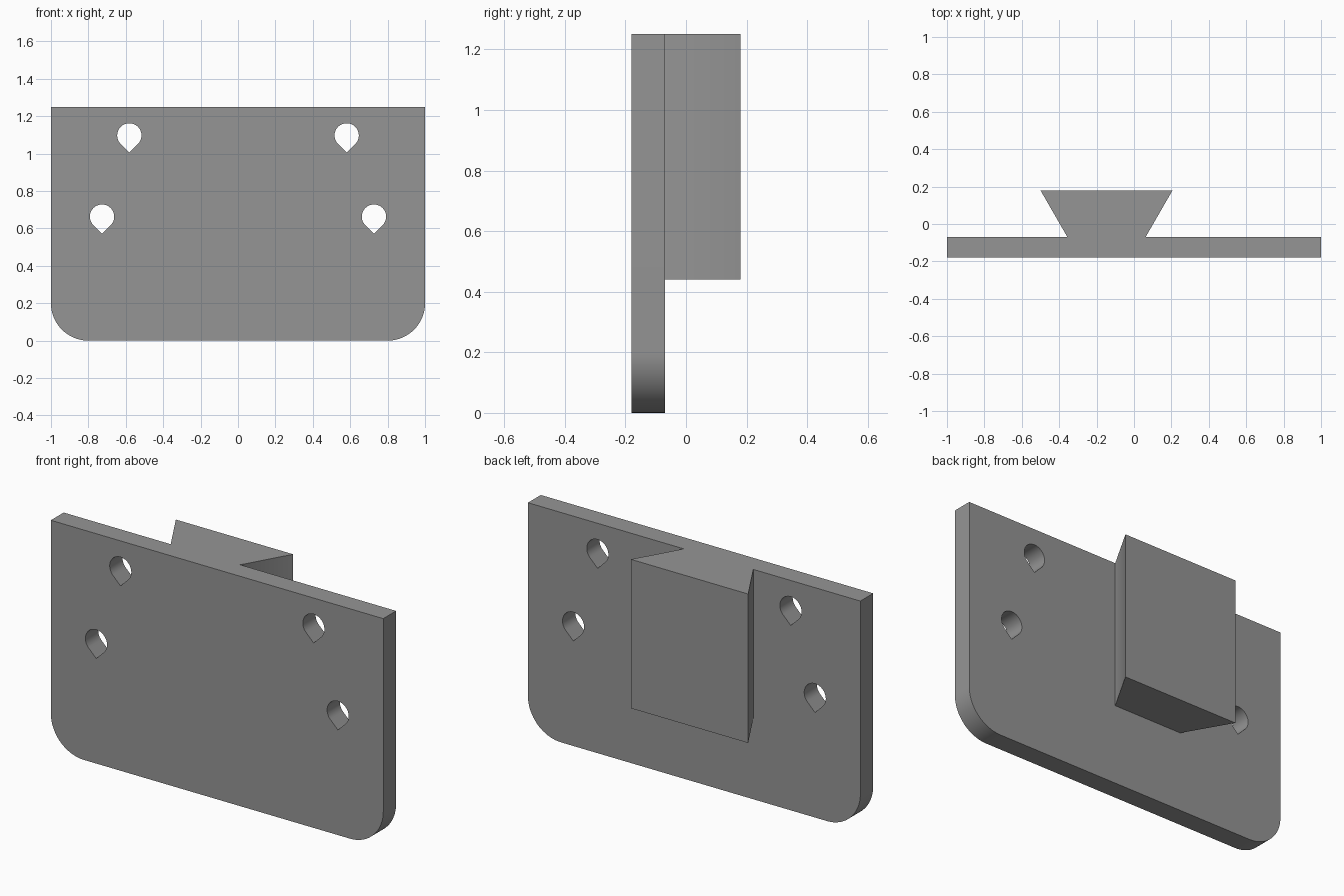
import bpy, bmesh, math

if "Cube" in bpy.data.objects:
    bpy.data.objects.remove(bpy.data.objects["Cube"])

grey = bpy.data.materials.new("mid grey")
grey.diffuse_color = (0.3, 0.3, 0.3, 1)
grey.use_nodes = True
grey.node_tree.nodes["Principled BSDF"].inputs["Base Color"].default_value = grey.diffuse_color

PLATE_FRONT, PLATE_BACK, TOP = -0.18, -0.07, 1.25


def prism(name, outline, offset):
    """Extrude a closed 3D outline along an offset into a solid."""
    bm = bmesh.new()
    face = bm.faces.new([bm.verts.new(p) for p in outline])
    ext = bmesh.ops.extrude_face_region(bm, geom=[face])
    moved = [g for g in ext["geom"] if isinstance(g, bmesh.types.BMVert)]
    bmesh.ops.translate(bm, verts=moved, vec=offset)
    bmesh.ops.recalc_face_normals(bm, faces=bm.faces)
    mesh = bpy.data.meshes.new(name)
    bm.to_mesh(mesh)
    bm.free()
    mesh.materials.append(grey)
    obj = bpy.data.objects.new(name, mesh)
    bpy.context.collection.objects.link(obj)
    return obj


def arc(cx, cz, r, start, end, steps):
    angles = [math.radians(start + (end - start) * i / steps) for i in range(steps + 1)]
    return [(cx + r * math.cos(a), cz + r * math.sin(a)) for a in angles]


def combine(target, other, operation):
    mod = target.modifiers.new(other.name, 'BOOLEAN')
    mod.operation, mod.object, mod.solver = operation, other, 'EXACT'
    bpy.context.view_layer.objects.active = target
    bpy.ops.object.modifier_apply(modifier=mod.name)
    bpy.data.objects.remove(other)


# Mounting plate with rounded lower corners
R = 0.2
outline = [(1, TOP), (-1, TOP)]
outline += arc(-1 + R, R, R, 180, 270, 24) + arc(1 - R, R, R, 270, 360, 24)
plate = prism("mounting_plate", [(x, PLATE_FRONT, z) for x, z in outline],
              (0, PLATE_BACK - PLATE_FRONT, 0))

# Off-centre dovetail rail, its neck sunk into the plate
half = [(0.209, PLATE_BACK - 0.05), (0.209, PLATE_BACK), (0.353, 0.18)]
section = half + [(-x, y) for x, y in reversed(half)]
rail = prism("dovetail_rail", [(x - 0.147, y, 0.44) for x, y in section],
             (0, 0, TOP - 0.44))
combine(plate, rail, 'UNION')

# Teardrop screw holes, points down
r = 0.065
for x, z in [(0.581, 1.097), (0.727, 0.663)]:
    for side in (-1, 1):
        drop = arc(side * x, z, r, -45, 225, 36) + [(side * x, z - r * math.sqrt(2))]
        hole = prism("screw_hole", [(px, PLATE_FRONT - 0.1, pz) for px, pz in drop],
                     (0, 0.31, 0))
        combine(plate, hole, 'DIFFERENCE')

# Smooth the curved walls, keep hard edges
bpy.ops.object.select_all(action='DESELECT')
plate.select_set(True)
bpy.context.view_layer.objects.active = plate
bpy.ops.object.shade_smooth_by_angle(angle=math.radians(30))
